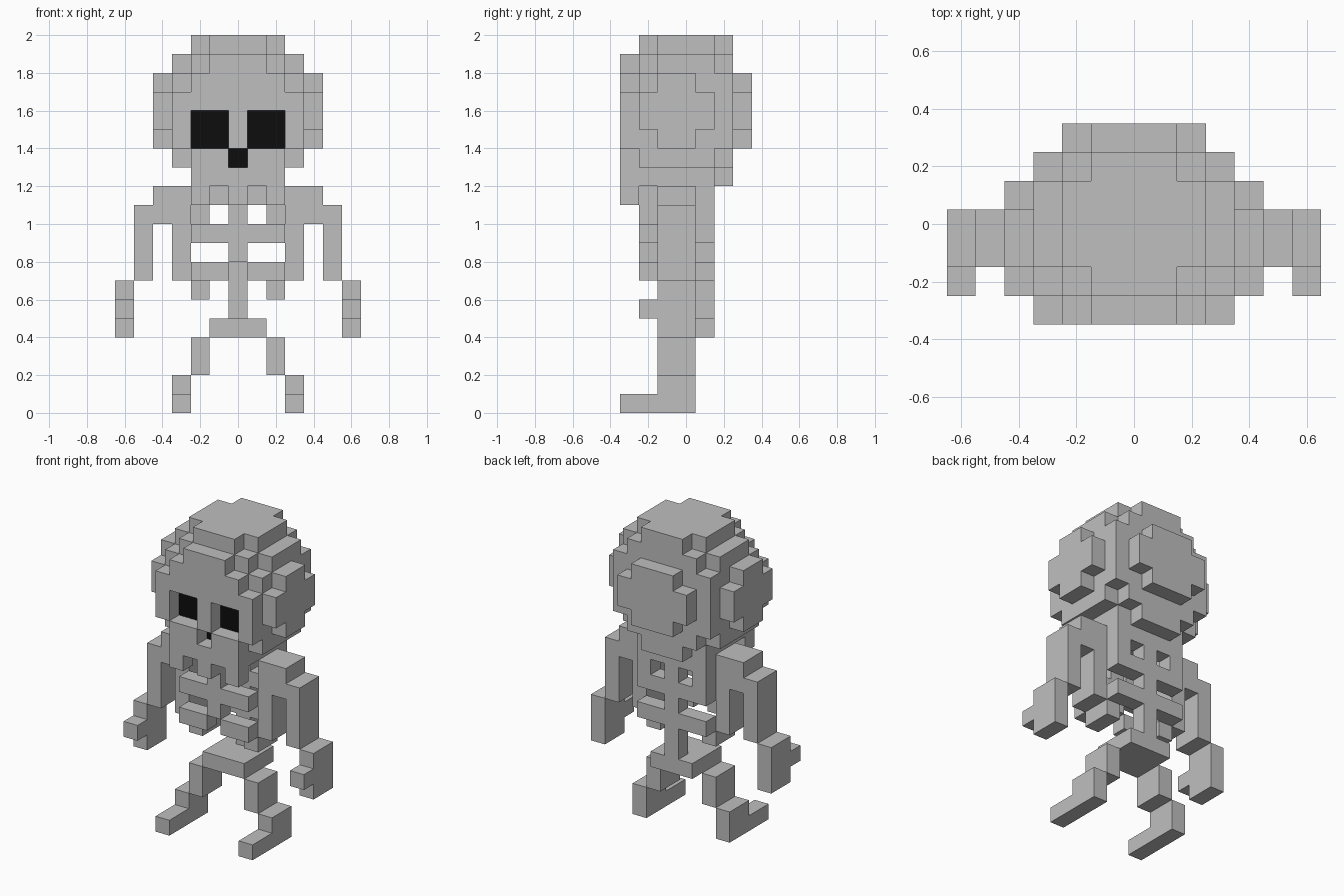
import bpy
import bmesh

cube = bpy.data.objects.get("Cube")
if cube:
    bpy.data.objects.remove(cube, do_unlink=True)

U = 0.1  # edge length of one block


def material(name, value):
    m = bpy.data.materials.new(name)
    m.use_nodes = True
    colour = (value, value, value, 1.0)
    m.diffuse_color = colour
    bsdf = m.node_tree.nodes["Principled BSDF"]
    bsdf.inputs["Base Color"].default_value = colour
    bsdf.inputs["Roughness"].default_value = 0.9
    return m


BONE = material("bone grey", 0.52)
BLACK = material("socket black", 0.004)

# The four corners of each block side, by outward direction
SIDES = {
    (1, 0, 0): ((1, 0, 0), (1, 1, 0), (1, 1, 1), (1, 0, 1)),
    (-1, 0, 0): ((0, 0, 0), (0, 0, 1), (0, 1, 1), (0, 1, 0)),
    (0, 1, 0): ((0, 1, 0), (0, 1, 1), (1, 1, 1), (1, 1, 0)),
    (0, -1, 0): ((0, 0, 0), (1, 0, 0), (1, 0, 1), (0, 0, 1)),
    (0, 0, 1): ((0, 0, 1), (1, 0, 1), (1, 1, 1), (0, 1, 1)),
    (0, 0, -1): ((0, 0, 0), (0, 1, 0), (1, 1, 0), (1, 0, 0)),
}


def cells(boxes):
    """Blocks filled by inclusive ranges (x0, x1, y0, y1, z0, z1)."""
    return {(x, y, z)
            for x0, x1, y0, y1, z0, z1 in boxes
            for x in range(x0, x1 + 1)
            for y in range(y0, y1 + 1)
            for z in range(z0, z1 + 1)}


def mirrored(boxes):
    return boxes + [(-b[1], -b[0], *b[2:]) for b in boxes]


def build(name, boxes, cuts=()):
    """Skin the blocks; the back wall of each cut is black."""
    holes = cells(cuts)
    solid = cells(boxes) - holes
    bm = bmesh.new()
    verts = {}

    def vert(p):
        if p not in verts:
            verts[p] = bm.verts.new(((p[0] - 0.5) * U, (p[1] - 0.5) * U, p[2] * U))
        return verts[p]

    for c in sorted(solid):
        for d, corners in SIDES.items():
            beside = tuple(a + b for a, b in zip(c, d))
            if beside in solid:
                continue
            f = bm.faces.new([vert(tuple(a + b for a, b in zip(c, k))) for k in corners])
            f.material_index = int(d == (0, -1, 0) and beside in holes)
    bmesh.ops.dissolve_limit(bm, angle_limit=0.01, verts=bm.verts[:],
                             edges=bm.edges[:], delimit={'MATERIAL'})
    mesh = bpy.data.meshes.new(name)
    bm.to_mesh(mesh)
    bm.free()
    mesh.materials.append(BONE)
    if holes:
        mesh.materials.append(BLACK)
    obj = bpy.data.objects.new(name, mesh)
    bpy.context.collection.objects.link(obj)


def build_pair(name, boxes):
    build("left_" + name, boxes)
    build("right_" + name, [(-b[1], -b[0], *b[2:]) for b in boxes])


# Skull, from the crown down to the jaw, with eye and nose sockets
build("skull", [
    (-2, 2, -1, 1, 19, 19), (-1, 1, -2, 2, 19, 19),
    (-3, 3, -1, 1, 18, 18), (-2, 2, -2, 2, 18, 18), (-1, 1, -3, 2, 18, 18),
    (-3, 3, -2, 2, 17, 17), (-2, 2, -3, 2, 17, 17),
    (-3, 3, -3, 2, 14, 16),
    (-3, 3, -2, 1, 13, 13), (-2, 2, -3, 2, 13, 13),
    (-2, 2, -3, 1, 12, 12), (-1, 1, -3, 2, 12, 12),
    # side bulges
    (-4, 4, -2, 1, 15, 16), (-4, 4, -1, 0, 14, 17),
    # back bulge
    (-2, 2, 3, 3, 15, 16), (-1, 1, 3, 3, 14, 17),
], cuts=mirrored([(1, 2, -3, -3, 14, 15)]) + [(0, 0, -3, -3, 13, 13)])

build("teeth", [(x, x, -3, -3, 11, 11) for x in (-2, 0, 2)])

# Rib cage: front ribs, breastbone, back ribs and shoulder blades
build("front_ribs", [(-2, 2, -2, -2, 9, 9), (0, 0, -2, -2, 8, 11)]
      + mirrored([(1, 2, -2, -2, 7, 7)]))
build("back_ribs", [(-2, 2, 1, 1, z, z) for z in (7, 9, 11)]
      + mirrored([(2, 2, 1, 1, 10, 10)]) + [(0, 0, 1, 1, 8, 10)])
build_pair("side_ribs", [(3, 3, -1, 0, 7, 11), (2, 2, -1, 0, 6, 6)])

# Lower spine and pelvis
build("lower_spine", [(0, 0, 1, 1, 5, 6)])
build("pelvis", [(-1, 1, -1, 1, 4, 4)])

# Arms
build_pair("shoulder", [(4, 4, -1, 0, 10, 11)])
build_pair("arm", [(5, 5, -1, 0, 7, 10)])
build_pair("hand", [(6, 6, -1, 0, 4, 6), (6, 6, -2, -2, 5, 5)])

# Legs
build_pair("leg", [(2, 2, -1, 0, 2, 3)])
build_pair("foot", [(3, 3, -1, 0, 0, 1), (3, 3, -3, -2, 0, 0)])
